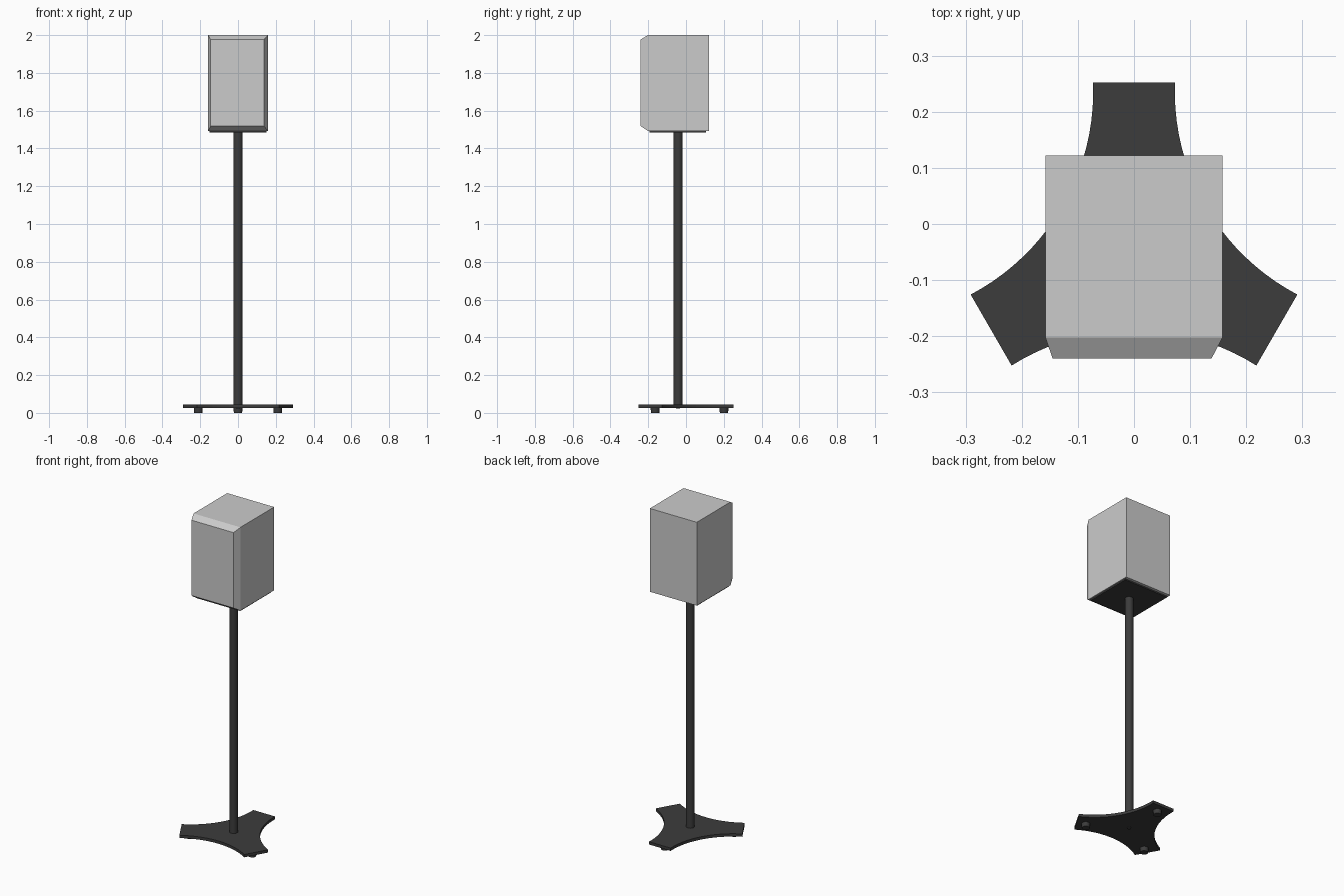
import bpy, bmesh, math
from mathutils import Vector

if "Cube" in bpy.data.objects:
    bpy.data.objects.remove(bpy.data.objects["Cube"])

CY = -0.042            # y of the stand axis

dark = bpy.data.materials.new("dark_metal")
dark.diffuse_color = (0.045, 0.045, 0.045, 1)
dark.use_nodes = True
dark.node_tree.nodes["Principled BSDF"].inputs["Base Color"].default_value = dark.diffuse_color


def finish(name, bm, mat=None):
    bmesh.ops.recalc_face_normals(bm, faces=bm.faces)
    me = bpy.data.meshes.new(name)
    bm.to_mesh(me)
    bm.free()
    ob = bpy.data.objects.new(name, me)
    bpy.context.collection.objects.link(ob)
    if mat:
        me.materials.append(mat)
    return ob


def loft(name, rings, mat=None):
    """Closed solid through rings with equal point counts."""
    bm = bmesh.new()
    vs = [[bm.verts.new(p) for p in r] for r in rings]
    n = len(vs[0])
    for a, b in zip(vs, vs[1:]):
        for i in range(n):
            bm.faces.new((a[i], a[(i + 1) % n], b[(i + 1) % n], b[i]))
    bm.faces.new(vs[0])
    bm.faces.new(vs[-1])
    return finish(name, bm, mat)


def rod(name, x, y, z0, z1, r, r0=None, sides=32):
    def ring(rad, z):
        return [(x + rad * math.cos(2 * math.pi * i / sides),
                 y + rad * math.sin(2 * math.pi * i / sides), z) for i in range(sides)]
    ob = loft(name, [ring(r0 or r, z0), ring(r, z1)], dark)
    bpy.ops.object.select_all(action='DESELECT')
    ob.select_set(True)
    bpy.context.view_layer.objects.active = ob
    bpy.ops.object.shade_smooth_by_angle(angle=math.radians(35))
    return ob


def rect_y(x0, x1, z0, z1, y):
    return [(x0, y, z0), (x1, y, z0), (x1, y, z1), (x0, y, z1)]


def rect_z(x, y0, y1, z):
    return [(-x, y0, z), (x, y0, z), (x, y1, z), (-x, y1, z)]


# speaker cabinet with a chamfered front
loft("speaker_cabinet", [
    rect_y(-0.145, 0.138, 1.518, 1.977, -0.24),
    rect_y(-0.158, 0.158, 1.493, 2.0, -0.202),
    rect_y(-0.158, 0.158, 1.493, 2.0, 0.122)])

# mounting plate under the cabinet
loft("top_plate", [rect_z(0.15, -0.193, 0.105, 1.485),
                   rect_z(0.15, -0.193, 0.105, 1.493)], dark)

# upright pole
rod("pole", 0, CY, 0.043, 1.486, 0.024)

# three-armed base: arm ends joined by concave arcs
REACH, HALF, SAG, STEPS = 0.294, 0.073, 0.063, 20
outline = []
for k in range(3):
    a = math.radians(90 - 120 * k)
    b = a - math.radians(120)
    start = Vector((REACH * math.cos(a) + HALF * math.sin(a), REACH * math.sin(a) - HALF * math.cos(a)))
    end = Vector((REACH * math.cos(b) - HALF * math.sin(b), REACH * math.sin(b) + HALF * math.cos(b)))
    mid = (start + end) / 2
    half = (end - start).length / 2
    rad = (half ** 2 + SAG ** 2) / (2 * SAG)
    along, out = (end - start).normalized(), mid.normalized()
    centre = mid + out * (rad - SAG)
    span = math.asin(half / rad)
    for i in range(STEPS + 1):
        t = span * (2 * i / STEPS - 1)
        outline.append(centre + along * rad * math.sin(t) - out * rad * math.cos(t))
loft("base", [[(p.x, p.y + CY, z) for p in outline] for z in (0.027, 0.044)], dark)

# feet near the arm ends
for k in range(3):
    a = math.radians(90 - 120 * k)
    rod(f"foot_{k + 1}", 0.243 * math.cos(a), CY + 0.243 * math.sin(a), 0.0, 0.028, 0.024, 0.022)

# bolt head under the base
rod("base_bolt", 0, CY, 0.022, 0.03, 0.011)
